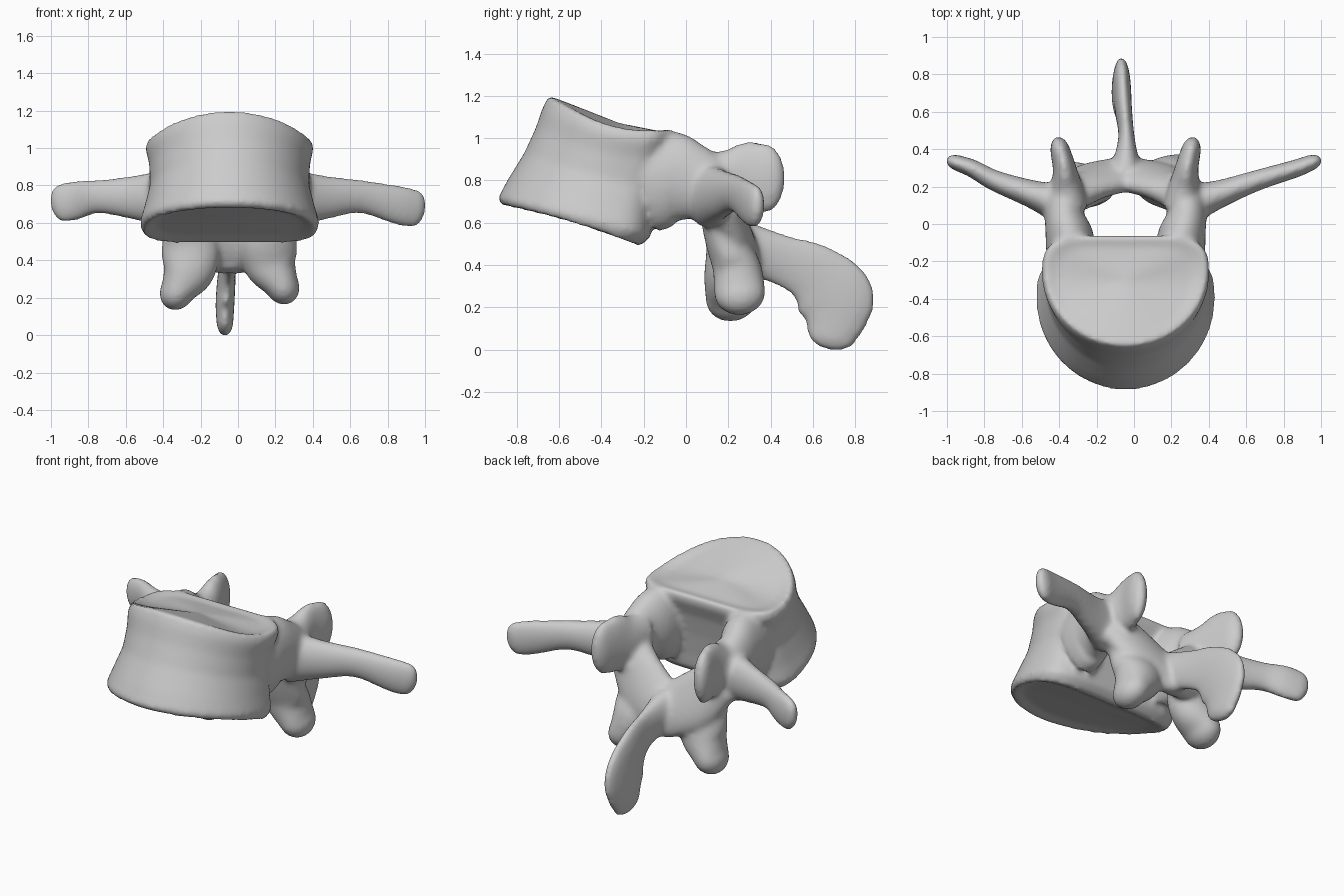
import bpy, bmesh, math
from mathutils import Vector

cube = bpy.data.objects.get("Cube")
if cube:
    bpy.data.objects.remove(cube, do_unlink=True)

MID = -0.045          # the bone sits slightly off centre
SEG = 32
bm = bmesh.new()


def skin(rings):
    """Bridge rings of points into a closed shell."""
    loops = [[bm.verts.new(p) for p in ring] for ring in rings]
    for low, high in zip(loops, loops[1:]):
        for i in range(len(low)):
            j = (i + 1) % len(low)
            bm.faces.new((low[i], low[j], high[j], high[i]))
    for loop in (loops[0][::-1], loops[-1]):
        # fan caps, so that curved rims close cleanly
        hub = bm.verts.new(sum((v.co for v in loop), Vector()) / len(loop))
        for i in range(len(loop)):
            bm.faces.new((loop[i - 1], loop[i], hub))


def smooth_path(keys, steps=6):
    """Catmull-Rom through tuples of position and section size."""
    ks = [Vector(k) for k in keys]
    ks = [2 * ks[0] - ks[1]] + ks + [2 * ks[-1] - ks[-2]]
    out = []
    for a, b, c, d in zip(ks, ks[1:], ks[2:], ks[3:]):
        for n in range(steps):
            t = n / steps
            out.append(0.5 * (2 * b + (c - a) * t + (2 * a - 5 * b + 4 * c - d) * t ** 2
                              + (3 * b - a - 3 * c + d) * t ** 3))
    return out + [ks[-2]]


def process(keys, side, mirror=1):
    """Rounded bony arm: keys are (x, y, z, half size along side, half size across)."""
    path = smooth_path([(MID + mirror * x, y, z, a, b) for x, y, z, a, b in keys])
    pos = [Vector(p[:3]) for p in path]
    side = Vector(side)
    rings = []

    def ring(centre, tangent, a, b):
        across = tangent.cross(side).normalized()
        up = across.cross(tangent).normalized()
        rings.append([centre + up * a * math.cos(t) + across * b * math.sin(t)
                      for t in (2 * math.pi * i / SEG for i in range(SEG))])

    last = len(path) - 1
    for i, p in enumerate(path):
        tangent = (pos[min(i + 1, last)] - pos[max(i - 1, 0)]).normalized()
        ring(pos[i], tangent, p[3], p[4])
    # domed tip
    reach = math.sqrt(p[3] * p[4])
    for k in (0.3, 0.6, 0.9, 1.15, 1.4):
        ring(pos[-1] + tangent * reach * math.sin(k), tangent,
             p[3] * math.cos(k), p[4] * math.cos(k))
    skin(rings)


def body_ring(fy, fz, by, bz, width, sag):
    """Kidney outline between a front point and a back point, dipping by sag between them."""
    pts = []
    for i in range(64):
        t = 2 * math.pi * i / 64
        c, s = math.cos(t), math.sin(t)
        if s < 0:
            x, v = c, 0.65 + 0.65 * s
        else:
            x = math.copysign(abs(c) ** 0.65, c)
            v = 0.65 + 0.35 * s ** 0.65 - 0.05 * s * (1 - x * x)
        z = fz + (bz - fz) * v - sag * math.sin(math.pi * v)
        pts.append(Vector((MID + width * x, fy + (by - fy) * v, z)))
    return pts


# Drum-shaped body with raised rims and a waist
skin([body_ring(*r) for r in (
    (-.79, .685, -.28, .53, .39, -.01),
    (-.87, .68, -.185, .475, .46, -.015),
    (-.89, .715, -.13, .525, .48, -.01),
    (-.845, .80, -.12, .62, .455, 0),
    (-.765, .93, -.10, .76, .425, .02),
    (-.71, 1.05, -.07, .90, .43, .04),
    (-.68, 1.14, -.03, 1.0, .45, .055),
    (-.65, 1.2, -.035, 1.045, .435, .06),
    (-.58, 1.175, -.10, 1.035, .36, .06))])

X, Z = (1, 0, 0), (0, 0, 1)
for s in (1, -1):
    # Pedicle joining body and arch
    process([(.29, -.19, .785, .235, .13), (.30, -.07, .81, .225, .13),
             (.325, .03, .795, .185, .108), (.33, .14, .77, .14, .10)], Z, s)
    # Superior articular lobe
    process([(.30, .08, .80, .10, .13), (.315, .2, .80, .085, .145),
             (.325, .29, .81, .064, .172), (.345, .375, .81, .055, .165)], X, s)
    # Transverse arm, reaching equally far on both sides
    reach = 1 - s * MID
    tilt = s * .014
    process([(.32, .10, .73, .16, .115), (.5, .16, .735, .12, .075),
             (.7, .232, .74, .09, .056), (reach - .14, .295, .708 - tilt, .105, .048),
             (reach - .06, .325, .69 - tilt, .105, .043)], Z, s)
    # Lamina sloping back to the midline
    process([(.31, .16, .70, .14, .09), (.17, .23, .56, .17, .078),
             (0, .27, .46, .155, .075)], (0, -.4, 1), s)
    # Inferior articular lobe
    dy, dz = s * .02, s * .015
    process([(.27, .17, .66, .10, .11), (.215, .19, .5, .15, .095),
             (.218, .22 + dy, .37 + dz, .145, .115),
             (.28, .235 + dy, .25 + dz, .092, .122)], X, s)

# Spinous blade hooking downward
process([(0, .26, .48, .09, .13), (.005, .45, .425, .045, .12),
         (-.01, .60, .36, .045, .15), (-.02, .70, .25, .05, .19),
         (-.025, .705, .15, .05, .16), (-.025, .69, .07, .045, .12)], X)

bmesh.ops.recalc_face_normals(bm, faces=bm.faces)
mesh = bpy.data.meshes.new("vertebra")
bm.to_mesh(mesh)
bm.free()

bone = bpy.data.materials.new("bone_grey")
bone.use_nodes = True
colour = (0.6, 0.6, 0.6, 1)
bone.diffuse_color = colour
bone.node_tree.nodes["Principled BSDF"].inputs["Base Color"].default_value = colour
mesh.materials.append(bone)

vertebra = bpy.data.objects.new("vertebra", mesh)
bpy.context.collection.objects.link(vertebra)

# Fuse all parts into one skin and soften the joins
fuse = vertebra.modifiers.new("fuse", 'REMESH')
fuse.mode = 'VOXEL'
fuse.voxel_size = 0.014
fuse.use_smooth_shade = True
soften = vertebra.modifiers.new("soften", 'SMOOTH')
soften.factor = 0.5
soften.iterations = 14
